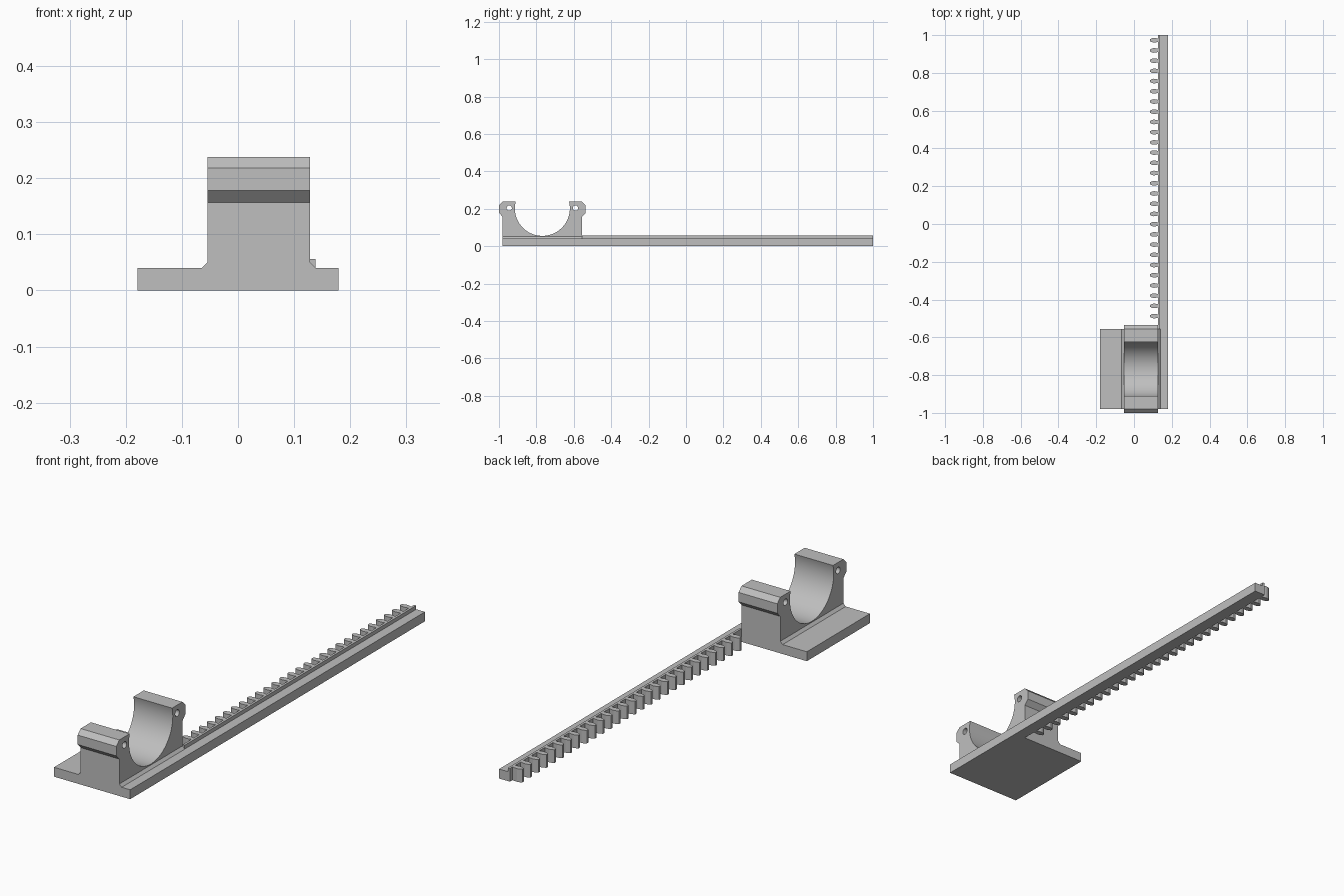
import bpy, bmesh, math
from mathutils import Vector

cube = bpy.data.objects.get("Cube")
if cube:
    bpy.data.objects.remove(cube)

grey = bpy.data.materials.new("light grey")
grey.use_nodes = True
COLOUR = (0.52, 0.52, 0.52, 1)
grey.diffuse_color = COLOUR
grey.node_tree.nodes["Principled BSDF"].inputs["Base Color"].default_value = COLOUR


def prism(name, points, axis, start, end):
    """Extrude a flat profile along x (points are y, z), y (x, z) or z (x, y)."""
    bm = bmesh.new()
    verts = []
    for p in points:
        co = list(p)
        co.insert("xyz".index(axis), start)
        verts.append(bm.verts.new(co))
    face = bm.faces.new(verts)
    move = Vector([end - start if a == axis else 0 for a in "xyz"])
    made = bmesh.ops.extrude_face_region(bm, geom=[face])["geom"]
    bmesh.ops.translate(bm, vec=move, verts=[g for g in made if isinstance(g, bmesh.types.BMVert)])
    bmesh.ops.recalc_face_normals(bm, faces=bm.faces[:])
    mesh = bpy.data.meshes.new(name)
    bm.to_mesh(mesh)
    bm.free()
    mesh.materials.append(grey)
    ob = bpy.data.objects.new(name, mesh)
    bpy.context.collection.objects.link(ob)
    return ob


def rect(a0, a1, b0, b1):
    return [(a0, b0), (a1, b0), (a1, b1), (a0, b1)]


def circle(cy, cz, r, n):
    return [(cy + r * math.cos(2 * math.pi * i / n), cz + r * math.sin(2 * math.pi * i / n)) for i in range(n)]


MID = -0.768                     # centre of the cradle along the rail
BODY, EAR = 0.212, 0.232         # half lengths of the cradle body and its ears
LEFT, RIGHT = 0.128, -0.054      # side faces of the cradle
FRONT, BACK = MID - BODY, MID + BODY
PLATE, LIP, TOP = 0.04, 0.056, 0.238

# Base plate and long rail in one outline
prism("base_and_rail", [(-0.179, FRONT), (0.179, FRONT), (0.179, 1), (LEFT, 1), (LEFT, BACK), (-0.179, BACK)],
      "z", 0, PLATE)

# Cradle: mirrored ear outline joined by the round bore
bore_r, bore_z = 0.147, 0.202
outer = [(BODY, PLATE / 2), (BODY, 0.157), (EAR, 0.178), (EAR, 0.218), (BODY, TOP)]
lift = math.asin((TOP - bore_z) / bore_r)
steps = 64
arc = [lift - (math.pi + 2 * lift) * i / steps for i in range(steps + 1)]
profile = [(MID + y, z) for y, z in outer]
profile += [(MID + bore_r * math.cos(a), bore_z + bore_r * math.sin(a)) for a in arc]
profile += [(MID - y, z) for y, z in reversed(outer)]
cradle = prism("cradle", profile, "x", RIGHT, LEFT)

# Bolt holes through both ears
for side in (-1, 1):
    cutter = prism("hole_cutter", circle(MID + side * 0.177, 0.204, 0.014, 24), "x", -0.1, 0.2)
    cutter.hide_render = True
    cutter.hide_set(True)
    cut = cradle.modifiers.new("bolt_hole", "BOOLEAN")
    cut.operation = "DIFFERENCE"
    cut.solver = "EXACT"
    cut.object = cutter

bpy.context.view_layer.objects.active = cradle
cradle.select_set(True)
for mod in list(cradle.modifiers):
    bpy.ops.object.modifier_apply(modifier=mod.name)
for ob in [o for o in bpy.data.objects if o.name.startswith("hole_cutter")]:
    bpy.data.objects.remove(ob)
bpy.ops.object.shade_smooth_by_angle(angle=math.radians(25))

# Sloped fillets where the cradle meets the plate
for name, face, out in (("left_fillet", LEFT, 0.011), ("right_fillet", RIGHT, -0.011)):
    prism(name, [(face, PLATE), (face + out, PLATE), (face, PLATE + 0.011)], "y", FRONT, BACK)

# Raised lip behind the teeth
prism("rack_lip", rect(LEFT, 0.138, BACK, 1), "z", PLATE, LIP)

# Rack teeth with bulging flanks
half_tooth = [(LEFT + 0.002, 0.008), (0.117, 0.011), (0.105, 0.0125), (0.094, 0.01), (0.085, 0.005)]
outline = half_tooth + [(x, -w) for x, w in reversed(half_tooth)]
for i in range(28):
    y = 0.973 - 0.0541 * i
    prism("rack_tooth", [(x, y + w) for x, w in outline], "z", 0, LIP)
